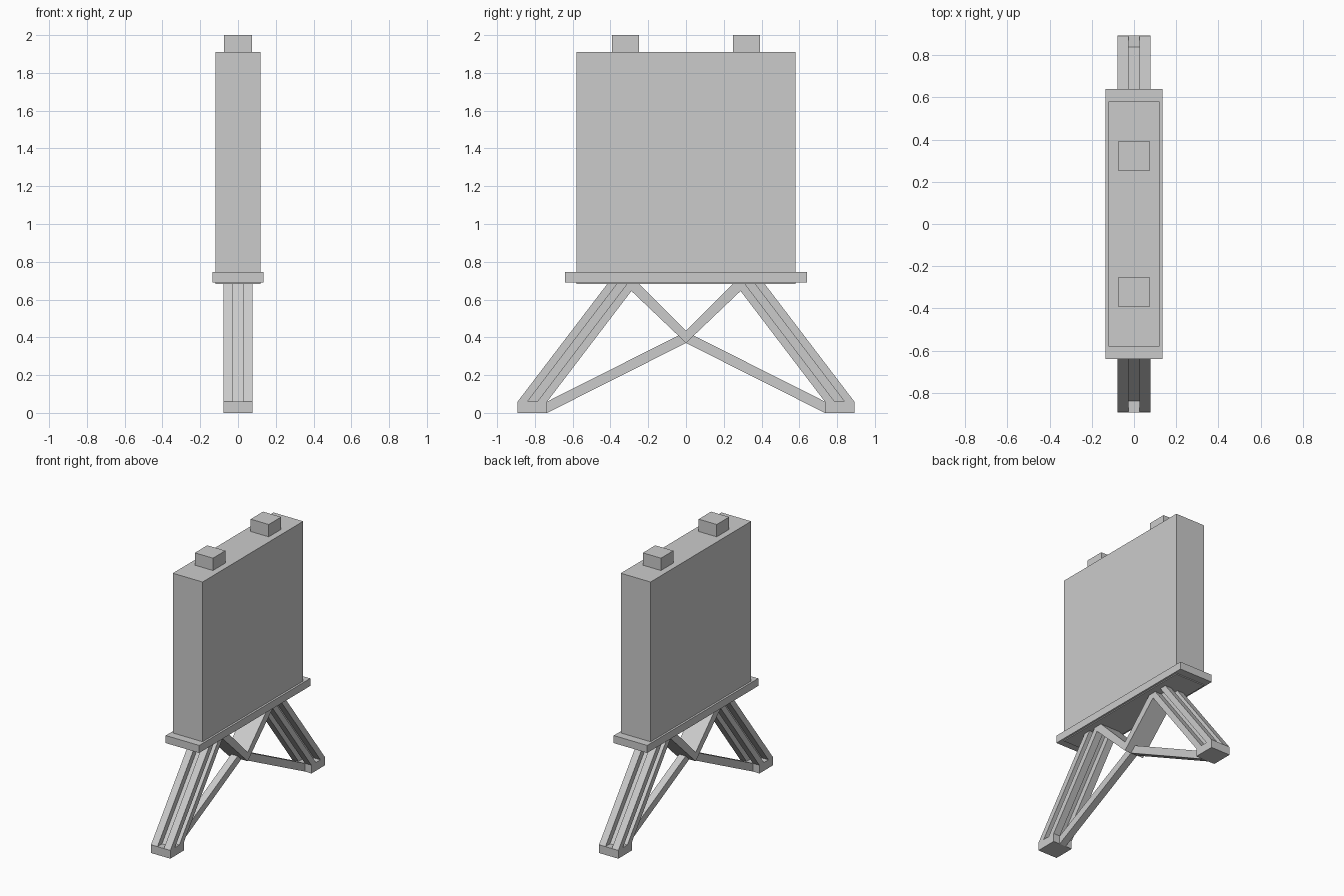
import bpy, bmesh

if "Cube" in bpy.data.objects:
    bpy.data.objects.remove(bpy.data.objects["Cube"])


def finish(name, bm):
    bmesh.ops.recalc_face_normals(bm, faces=bm.faces)
    mesh = bpy.data.meshes.new(name)
    bm.to_mesh(mesh)
    bm.free()
    ob = bpy.data.objects.new(name, mesh)
    bpy.context.collection.objects.link(ob)
    return ob


def side_prism(bm, pts, x0, x1):
    """Extrude a (y, z) outline from x0 to x1."""
    face = bm.faces.new([bm.verts.new((x0, y, z)) for y, z in pts])
    ext = bmesh.ops.extrude_face_region(bm, geom=[face])["geom"]
    verts = [v for v in ext if isinstance(v, bmesh.types.BMVert)]
    bmesh.ops.translate(bm, vec=(x1 - x0, 0, 0), verts=verts)


def block(name, hx, y0, y1, z0, z1):
    bm = bmesh.new()
    side_prism(bm, [(y0, z0), (y1, z0), (y1, z1), (y0, z1)], -hx, hx)
    return finish(name, bm)


# Tank body and supporting platform
block("body", 0.12, -0.58, 0.58, 0.683, 1.91)
block("platform", 0.135, -0.64, 0.64, 0.69, 0.745)

HALF = 0.078      # half width of feet and legs
T = HALF * 2 / 3  # one third of the leg section
LEAN = 0.48       # inward lean of the legs
Z0, Z1 = 0.06, 0.69

for s, label in ((-1, "front"), (1, "back")):
    # Cap on top and foot at the bottom
    block(label + "_cap", 0.073, s * 0.25, s * 0.393, 1.91, 2.0)
    block(label + "_foot", HALF, s * 0.735, s * 0.892, 0, Z0)

    # Leg: four corner rails around a core, leaving a groove on every side
    bm = bmesh.new()
    for i, j in ((0, 0), (2, 0), (1, 1), (0, 2), (2, 2)):
        x, y = -HALF + i * T, 0.735 + j * T
        side_prism(bm, [(s * y, Z0), (s * (y + T), Z0),
                        (s * (y + T - LEAN), Z1), (s * (y - LEAN), Z1)], x, x + T)
    finish(label + "_leg", bm)

    # Wide upper brace from the leg top to the centre
    bm = bmesh.new()
    side_prism(bm, [(s * 0.25, 0.685), (s * 0.315, 0.67), (0, 0.37), (0, 0.435)],
               -HALF, HALF)
    finish(label + "_upper_brace", bm)

    # Narrow lower brace from the foot to the centre
    bm = bmesh.new()
    side_prism(bm, [(s * 0.735, 0), (s * 0.735, 0.06), (0, 0.43), (0, 0.37)],
               -T / 2, T / 2)
    finish(label + "_lower_brace", bm)
